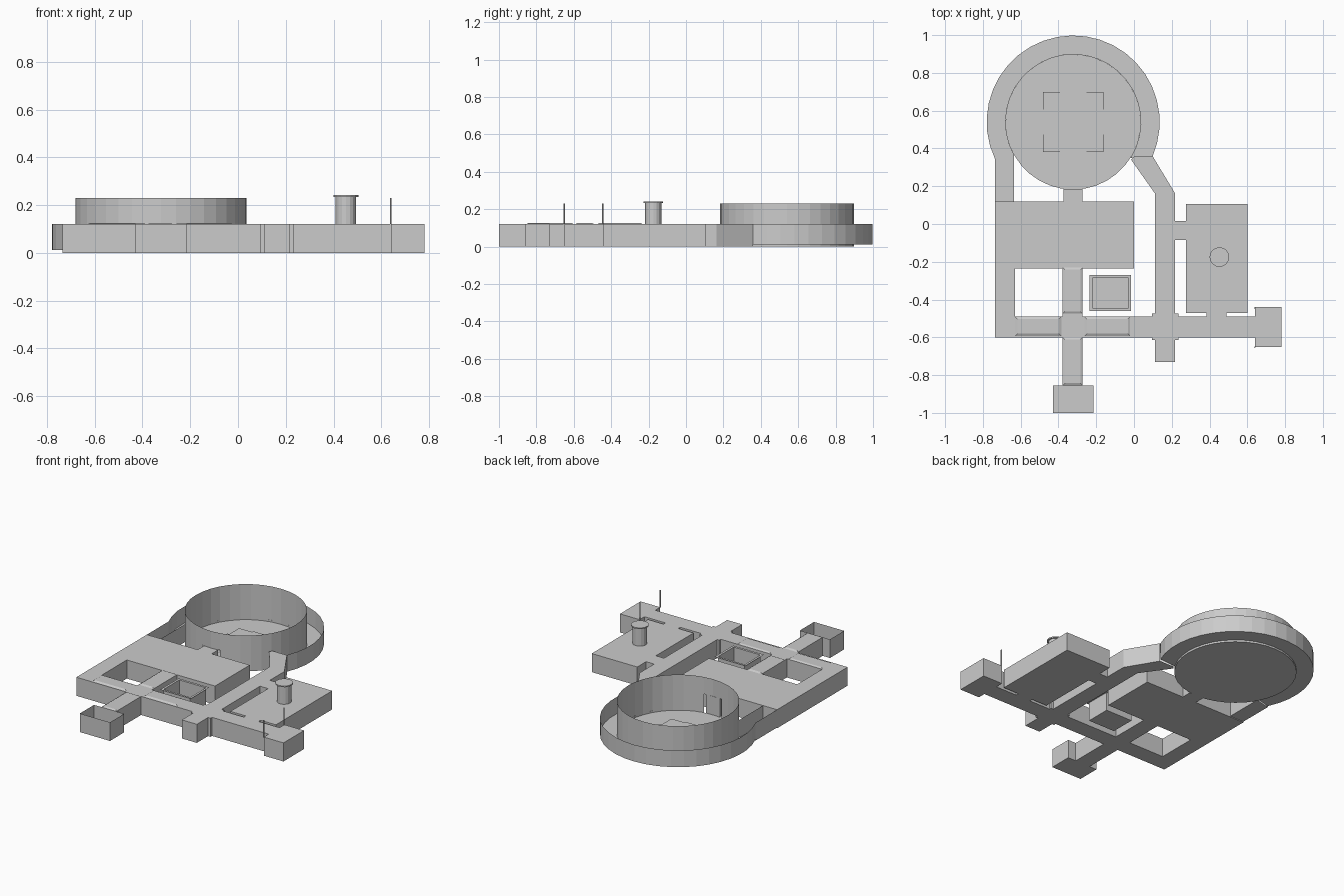
import bpy, bmesh, math

if "Cube" in bpy.data.objects:
    bpy.data.objects.remove(bpy.data.objects["Cube"])

H = 0.12               # wall height of the low rooms
CX, CY = -0.322, 0.54  # centre of the round hall
R_IN, R_OUT = 0.358, 0.458
SEG = 36


def build(name, polys, recalc=True):
    """Make an object from a list of polygons, welding shared corners."""
    bm = bmesh.new()
    for p in polys:
        bm.faces.new([bm.verts.new(v) for v in p])
    bmesh.ops.remove_doubles(bm, verts=bm.verts, dist=1e-5)
    if recalc:
        bmesh.ops.recalc_face_normals(bm, faces=bm.faces)
    me = bpy.data.meshes.new(name)
    bm.to_mesh(me)
    bm.free()
    ob = bpy.data.objects.new(name, me)
    bpy.context.collection.objects.link(ob)
    return ob


def wall(a, b, z0, z1):
    return [(*a, z0), (*b, z0), (*b, z1), (*a, z1)]


def flat(pts, z):
    return [(*p, z) for p in pts]


def rect(x0, x1, y0, y1):
    return [(x0, y0), (x1, y0), (x1, y1), (x0, y1)]


def loft(a, b, za, zb):
    n = len(a)
    return [[(*a[i], za), (*a[(i + 1) % n], za), (*b[(i + 1) % n], zb), (*b[i], zb)]
            for i in range(n)]


def arc(r, deg):
    t = math.radians(deg)
    return (CX + r * math.cos(t), CY + r * math.sin(t))


def merged_rooms(name, rects):
    """Union of rectangles on plan: floor, ceiling and outer walls only."""
    xs = sorted({v for r in rects for v in r[:2]})
    ys = sorted({v for r in rects for v in r[2:]})

    def full(i, j):
        if not (0 <= i < len(xs) - 1 and 0 <= j < len(ys) - 1):
            return False
        mx, my = (xs[i] + xs[i + 1]) / 2, (ys[j] + ys[j + 1]) / 2
        return any(r[0] < mx < r[1] and r[2] < my < r[3] for r in rects)

    polys = []
    for i in range(len(xs) - 1):
        for j in range(len(ys) - 1):
            if not full(i, j):
                continue
            c = rect(xs[i], xs[i + 1], ys[j], ys[j + 1])
            polys += [flat(c, 0), flat(c, H)]
            for k, (di, dj) in enumerate([(0, -1), (1, 0), (0, 1), (-1, 0)]):
                if not full(i + di, j + dj):
                    polys.append(wall(c[k], c[(k + 1) % 4], 0, H))
    return build(name, polys)


# Roofed rooms and corridors
merged_rooms("rooms_and_corridors", [
    (-0.735, 0.0, -0.235, 0.12),      # main hall
    (-0.735, -0.63, -0.6, -0.235),    # west corridor
    (-0.735, 0.64, -0.6, -0.49),      # south corridor
    (-0.378, -0.272, -0.855, -0.235), # cross corridor
    (0.11, 0.217, -0.73, 0.163),      # centre corridor
    (0.095, 0.235, -0.615, -0.475),   # junction
    (0.275, 0.6, -0.47, 0.105),       # east hall
    (0.385, 0.49, -0.49, -0.47),      # east hall door
    (0.217, 0.275, -0.085, 0.015),    # east hall side door
    (0.64, 0.78, -0.65, -0.44),       # end room
    (-0.372, -0.272, 0.12, 0.185),    # passage to round hall
])

# Slanted corridor towards the ring
slant = [(0.11, 0.163), (0.217, 0.163), (0.1, 0.357), (0.0, 0.357), (-0.015, 0.34)]
build("slanted_corridor", [flat(slant, 0), flat(slant, H),
                           wall(slant[1], slant[2], 0, H), wall(slant[4], slant[0], 0, H)])

# Round hall: floor and wall with a doorway on the south side
step = 360 / SEG
circle = [arc(R_IN, i * step) for i in range(SEG)]
polys = [flat(circle, 0)]
for i in range(SEG):
    a, b = circle[i], circle[(i + 1) % SEG]
    if abs((i + 0.5) * step - 270) > step:
        polys.append(wall(a, b, 0, H))
    polys.append(wall(a, b, H, 0.23))
build("round_hall", polys)

# Open ring corridor around the round hall
polys = []
n = 24
out = [arc(R_OUT, -23.5 + i * (205.5 + 23.5) / n) for i in range(n + 1)]
inn = [arc(R_IN, -32 + i * (209 + 32) / n) for i in range(n + 1)]
for i in range(n):
    polys.append(flat([inn[i], out[i], out[i + 1], inn[i + 1]], 0.012))
    polys.append(wall(out[i], out[i + 1], 0.012, H))
build("ring_corridor", polys)

# Open link from the ring down to the main hall
link = [(-0.735, 0.12), (-0.635, 0.12), inn[-1], out[-1]]
build("ring_link", [flat(link, 0.005), wall(link[1], link[2], 0.005, H),
                    wall(link[3], link[0], 0.005, H)])

# Floor pad in the round hall
polys = []
for hx, hy, z in [(0.16, 0.16, 0.008), (0.177, 0.065, 0.005), (0.07, 0.177, 0.005)]:
    polys.append(flat(rect(CX - hx, CX + hx, CY - hy, CY + hy)[::-1], z))
build("floor_pad", polys, recalc=False)

# Slightly raised roofs on the cross and south corridors
g = 0.012
for k, (x0, x1, y0, y1) in enumerate([(-0.63, -0.385, -0.593, -0.49), (-0.262, -0.02, -0.593, -0.49),
                                      (-0.378, -0.272, -0.855, -0.6), (-0.378, -0.272, -0.475, -0.23)]):
    lo, hi = rect(x0, x1, y0, y1), rect(x0 + g, x1 - g, y0 + g, y1 - g)
    build(f"raised_roof_{k + 1}", loft(lo, hi, H, H + 0.006) + [flat(hi, H + 0.006)])

# Open-topped south room
outer = rect(-0.43, -0.215, -1.0, -0.855)
build("south_room", [flat(outer, 0)] + loft(outer, outer, 0, H))

# Sunken pit with a flat rim
rim, pit = rect(-0.235, -0.015, -0.46, -0.27), rect(-0.22, -0.03, -0.445, -0.285)
build("pit", [flat(pit, 0)] + loft(pit, pit, 0, H) + loft(pit, rim, H, H))


def cylinder(name, x, y, r, z0, z1, sides):
    bpy.ops.mesh.primitive_cylinder_add(vertices=sides, radius=r, depth=z1 - z0,
                                        location=(x, y, (z0 + z1) / 2))
    bpy.context.object.name = name


# Chimney with cap, and thin corner posts on the end room
cylinder("chimney", 0.452, -0.175, 0.043, H, 0.235, 16)
cylinder("chimney_cap", 0.452, -0.175, 0.052, 0.234, 0.242, 16)
for k, y in enumerate((-0.652, -0.445)):
    cylinder(f"corner_post_{k + 1}", 0.64, y, 0.004, H, 0.23, 6)
